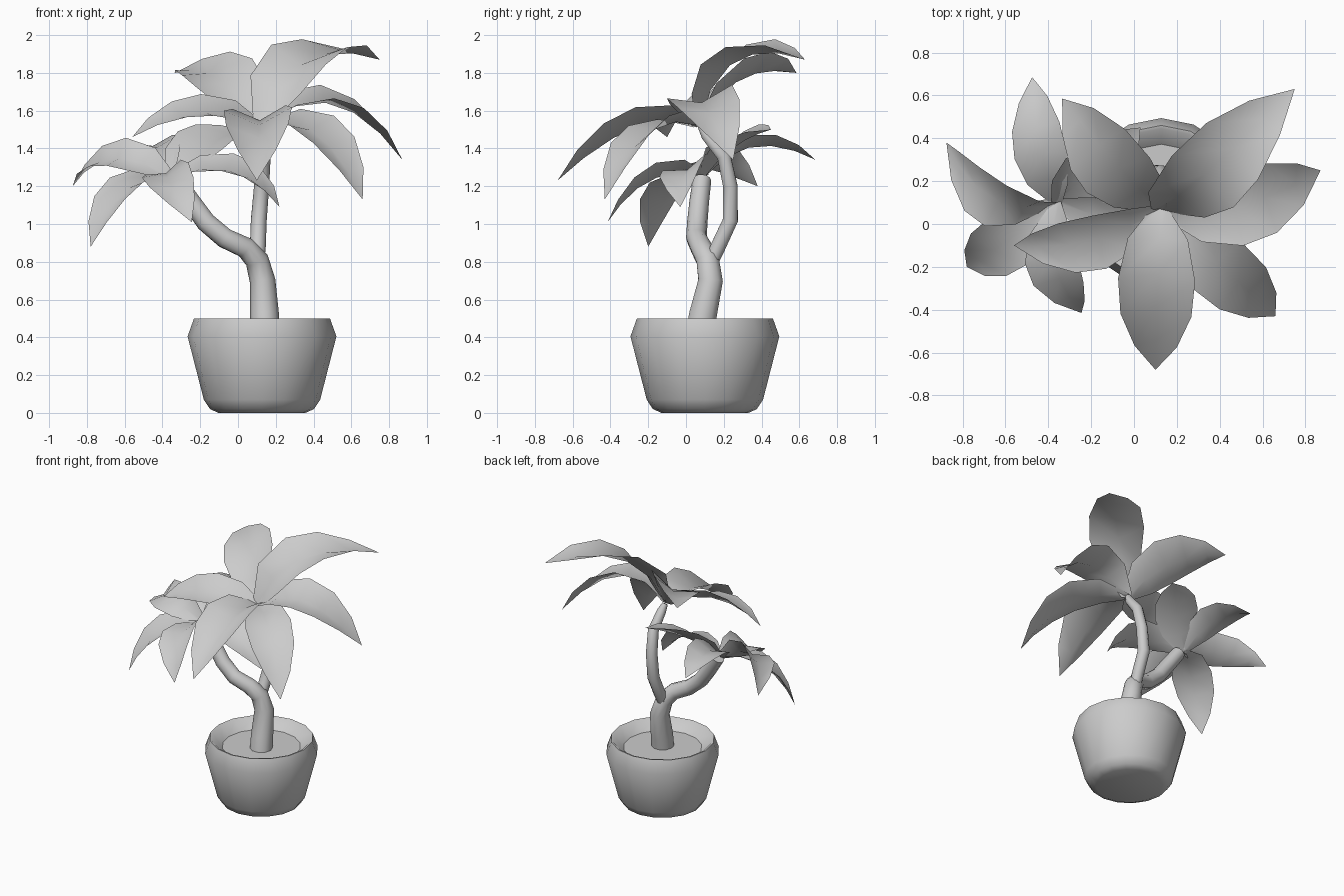
import bpy, math
from mathutils import Vector

if "Cube" in bpy.data.objects:
    bpy.data.objects.remove(bpy.data.objects["Cube"])

Z = Vector((0, 0, 1))
POT = Vector((0.127, 0.10, 0))


def add_mesh(name, verts, faces, angle):
    me = bpy.data.meshes.new(name)
    me.from_pydata([tuple(v) for v in verts], [], faces)
    me.update()
    ob = bpy.data.objects.new(name, me)
    bpy.context.collection.objects.link(ob)
    bpy.ops.object.select_all(action='DESELECT')
    ob.select_set(True)
    bpy.context.view_layer.objects.active = ob
    bpy.ops.object.shade_smooth_by_angle(angle=math.radians(angle))
    return ob


def lathe(name, profile, n=16):
    """Spin an (r, z) profile round the pot axis, closing its first ring."""
    verts = [POT + Vector((r * math.cos(k * math.tau / n), r * math.sin(k * math.tau / n), z))
             for r, z in profile for k in range(n)]
    faces = [(i * n + k, i * n + (k + 1) % n, (i + 1) * n + (k + 1) % n, (i + 1) * n + k)
             for i in range(len(profile) - 1) for k in range(n)]
    faces.append(tuple(range(n)) if len(profile) == 1 else tuple(reversed(range(n))))
    return add_mesh(name, verts, faces, 60)


def tube(name, path, n=10):
    """Tapered tube through (x, y, z, radius) points with closed ends."""
    pts = [Vector(p[:3]) for p in path]
    verts, faces = [], []
    u = Vector((1, 0, 0))
    for i, p in enumerate(pts):
        t = (pts[min(i + 1, len(pts) - 1)] - pts[max(i - 1, 0)]).normalized()
        u = (u - t * u.dot(t)).normalized()
        v = t.cross(u)
        for k in range(n):
            a = k * math.tau / n
            verts.append(p + (u * math.cos(a) + v * math.sin(a)) * path[i][3])
    for i in range(len(pts) - 1):
        for k in range(n):
            j = (k + 1) % n
            faces.append((i * n + k, i * n + j, (i + 1) * n + j, (i + 1) * n + k))
    faces.append(tuple(reversed(range(n))))
    faces.append(tuple(range((len(pts) - 1) * n, len(pts) * n)))
    return add_mesh(name, verts, faces, 60)


def leaf(name, base, mid, tip, width, roll, twist=None, fold=0.34):
    """Arched, channelled blade; positive roll lifts the left edge, twist eases it to the tip."""
    b, m, e = Vector(base), Vector(mid), Vector(tip)
    c = 2 * m - (b + e) / 2
    d = e - b
    left = Z.cross(Vector((d.x, d.y, 0))).normalized()
    twist = roll if twist is None else twist
    verts, faces = [], []
    stations = [(0, 0.2), (0.22, 0.78), (0.45, 1.0), (0.65, 0.92), (0.84, 0.55)]
    for t, w in stations:
        r = math.radians(roll + twist * (0.5 - t))
        p = b * (1 - t) ** 2 + c * 2 * t * (1 - t) + e * t * t
        tan = ((c - b) * (1 - t) + (e - c) * t).normalized()
        nrm = tan.cross(left).normalized()
        side = left * math.cos(r) + nrm * math.sin(r)
        up = tan.cross(side).normalized()
        h = w * width / 2
        verts += [p + side * h + up * h * fold, p, p - side * h + up * h * fold]
    verts.append(e)
    last = len(stations) - 1
    for i in range(last):
        for k in (0, 1):
            a = i * 3 + k
            faces.append((a, a + 3, a + 4, a + 1))
    for k in (0, 1):
        faces.append((last * 3 + k, last * 3 + 3, last * 3 + k + 1))
    add_mesh(name, verts, faces, 60)


# Pot and soil
lathe("pot", [(0.23, 0), (0.275, 0.02), (0.308, 0.07), (0.394, 0.405), (0.36, 0.5),
              (0.345, 0.497), (0.27, 0.43)])
lathe("soil", [(0.275, 0.432)])

# Trunk bending into the lower branch, and the upper branch
tube("trunk", [(0.145, 0.07, 0.40, 0.079), (0.14, 0.09, 0.52, 0.077), (0.13, 0.13, 0.70, 0.068),
               (0.10, 0.115, 0.81, 0.063), (0.04, 0.08, 0.875, 0.058), (-0.07, 0.055, 0.925, 0.055),
               (-0.17, 0.06, 1.01, 0.054), (-0.25, 0.07, 1.12, 0.052), (-0.33, 0.085, 1.235, 0.049)])
tube("upper_branch", [(0.10, 0.13, 0.79, 0.038), (0.105, 0.17, 0.88, 0.042), (0.11, 0.235, 1.02, 0.042),
                      (0.125, 0.235, 1.20, 0.040), (0.135, 0.20, 1.36, 0.038), (0.13, 0.11, 1.47, 0.032),
                      (0.12, 0.08, 1.52, 0.020)])

# Leaves: mid point, tip, width, roll, optional twist and fold
upper = [
    ((0.36, 0.26, 1.86), (0.75, 0.63, 1.87), 0.39, 15, 55),
    ((-0.09, 0.29, 1.765), (-0.335, 0.585, 1.80), 0.37, -26),
    ((-0.20, -0.075, 1.585), (-0.56, -0.10, 1.46), 0.28, -23),
    ((0.11, -0.27, 1.51), (0.10, -0.68, 1.23), 0.36, 3, 3, 0.5),
    ((0.41, -0.20, 1.48), (0.66, -0.43, 1.13), 0.32, 10),
    ((0.50, 0.09, 1.635), (0.87, 0.25, 1.34), 0.36, 11),
]
lower = [
    ((-0.435, 0.36, 1.41), (-0.475, 0.685, 1.34), 0.25, -12),
    ((-0.66, 0.12, 1.345), (-0.875, 0.38, 1.20), 0.26, -33),
    ((-0.18, 0.26, 1.41), (0.03, 0.45, 1.50), 0.31, 20),
    ((-0.595, -0.08, 1.175), (-0.78, -0.20, 0.88), 0.28, -6),
    ((-0.37, -0.18, 1.235), (-0.245, -0.415, 1.01), 0.26, 18),
    ((-0.03, 0.0, 1.28), (0.22, -0.03, 1.09), 0.26, 20),
]
for label, base, leaves in (("upper_leaf", (0.12, 0.07, 1.52), upper),
                            ("lower_leaf", (-0.36, 0.10, 1.25), lower)):
    for i, spec in enumerate(leaves, 1):
        leaf(f"{label}_{i}", base, *spec)
